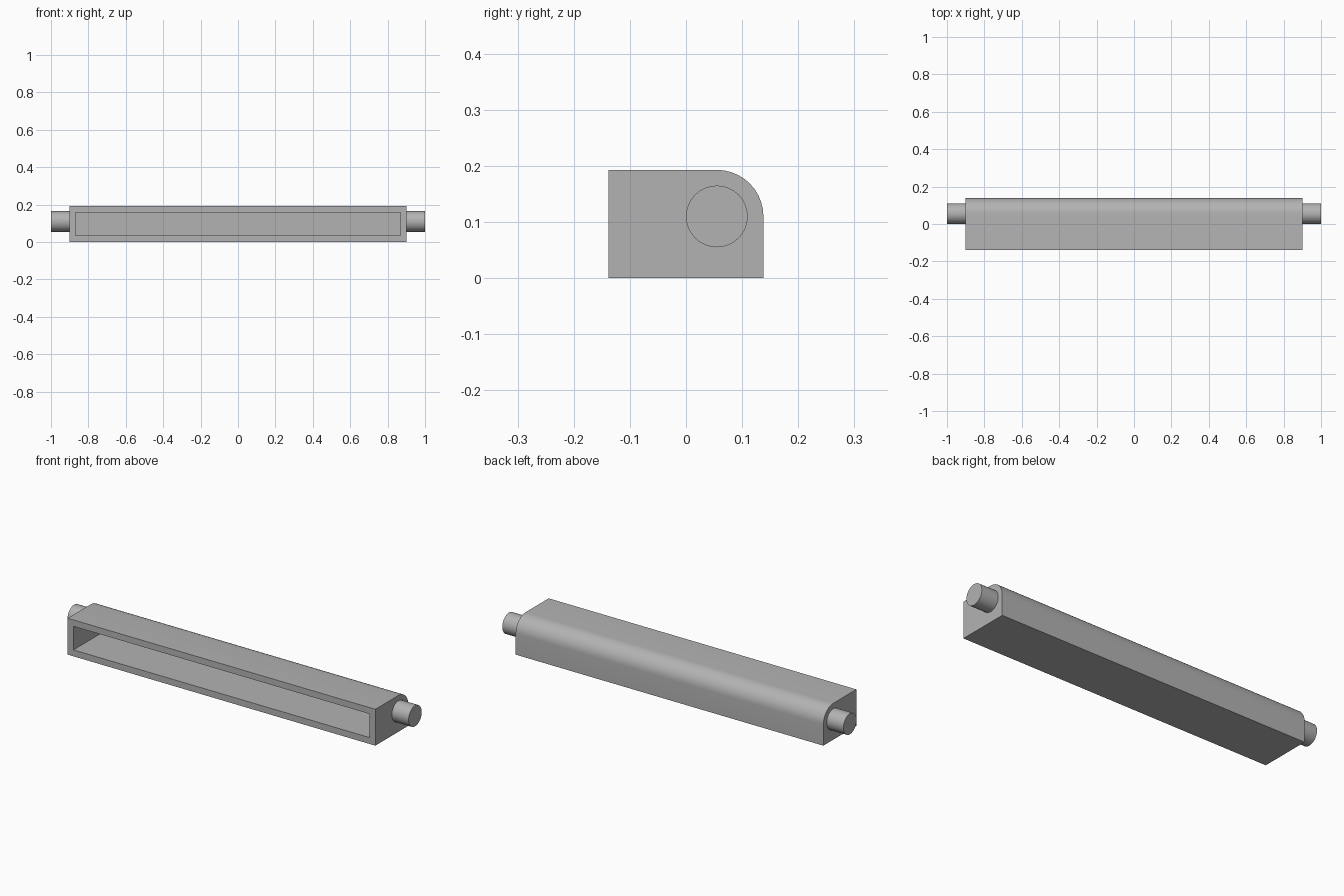
import bpy, bmesh, math
from mathutils import Matrix, Vector

cube = bpy.data.objects.get("Cube")
if cube:
    bpy.data.objects.remove(cube, do_unlink=True)

HALF_LENGTH, HALF_DEPTH, HEIGHT = 0.902, 0.138, 0.193
CORNER, WALL, PIN_RADIUS = 0.083, 0.034, 0.055
AXIS_Y, AXIS_Z = HALF_DEPTH - CORNER, HEIGHT - CORNER

grey = bpy.data.materials.new("grey")
grey.use_nodes = True
colour = (0.45, 0.45, 0.45, 1)
grey.diffuse_color = colour
grey.node_tree.nodes["Principled BSDF"].inputs["Base Color"].default_value = colour


def finish(name, bm):
    bmesh.ops.recalc_face_normals(bm, faces=bm.faces)
    mesh = bpy.data.meshes.new(name)
    bm.to_mesh(mesh)
    bm.free()
    mesh.materials.append(grey)
    obj = bpy.data.objects.new(name, mesh)
    bpy.context.collection.objects.link(obj)
    bpy.ops.object.select_all(action="DESELECT")
    obj.select_set(True)
    bpy.context.view_layer.objects.active = obj
    bpy.ops.object.shade_smooth_by_angle(angle=math.radians(30))
    return obj


# Housing: side profile with a rounded upper back edge, swept along x
profile = [(-HALF_DEPTH, 0), (HALF_DEPTH, 0)]
steps = 10
for i in range(steps + 1):
    a = math.pi / 2 * i / steps
    profile.append((AXIS_Y + CORNER * math.cos(a), AXIS_Z + CORNER * math.sin(a)))
profile.append((-HALF_DEPTH, HEIGHT))

bm = bmesh.new()
end = bm.faces.new([bm.verts.new((-HALF_LENGTH, y, z)) for y, z in profile])
swept = bmesh.ops.extrude_face_region(bm, geom=[end], use_keep_orig=True)
moved = [v for v in swept["geom"] if isinstance(v, bmesh.types.BMVert)]
bmesh.ops.translate(bm, verts=moved, vec=(2 * HALF_LENGTH, 0, 0))
bmesh.ops.recalc_face_normals(bm, faces=bm.faces)

# Open front: inset the front face and push it back into a deep slot
front = min(bm.faces, key=lambda f: f.calc_center_median().y)
bmesh.ops.inset_region(bm, faces=[front], thickness=WALL, use_even_offset=True)
slot = bmesh.ops.extrude_discrete_faces(bm, faces=[front])["faces"][0]
bmesh.ops.translate(bm, verts=slot.verts, vec=(0, 2 * HALF_DEPTH - WALL, 0))
finish("housing", bm)

# Round pivot pins on both ends
for side, name in ((1, "left_pin"), (-1, "right_pin")):
    bm = bmesh.new()
    length = 1 - HALF_LENGTH
    place = Matrix.Translation(Vector((side * (HALF_LENGTH + length / 2), AXIS_Y, AXIS_Z)))
    bmesh.ops.create_cone(bm, cap_ends=True, segments=32, radius1=PIN_RADIUS,
                          radius2=PIN_RADIUS, depth=length,
                          matrix=place @ Matrix.Rotation(math.pi / 2, 4, "Y"))
    finish(name, bm)
